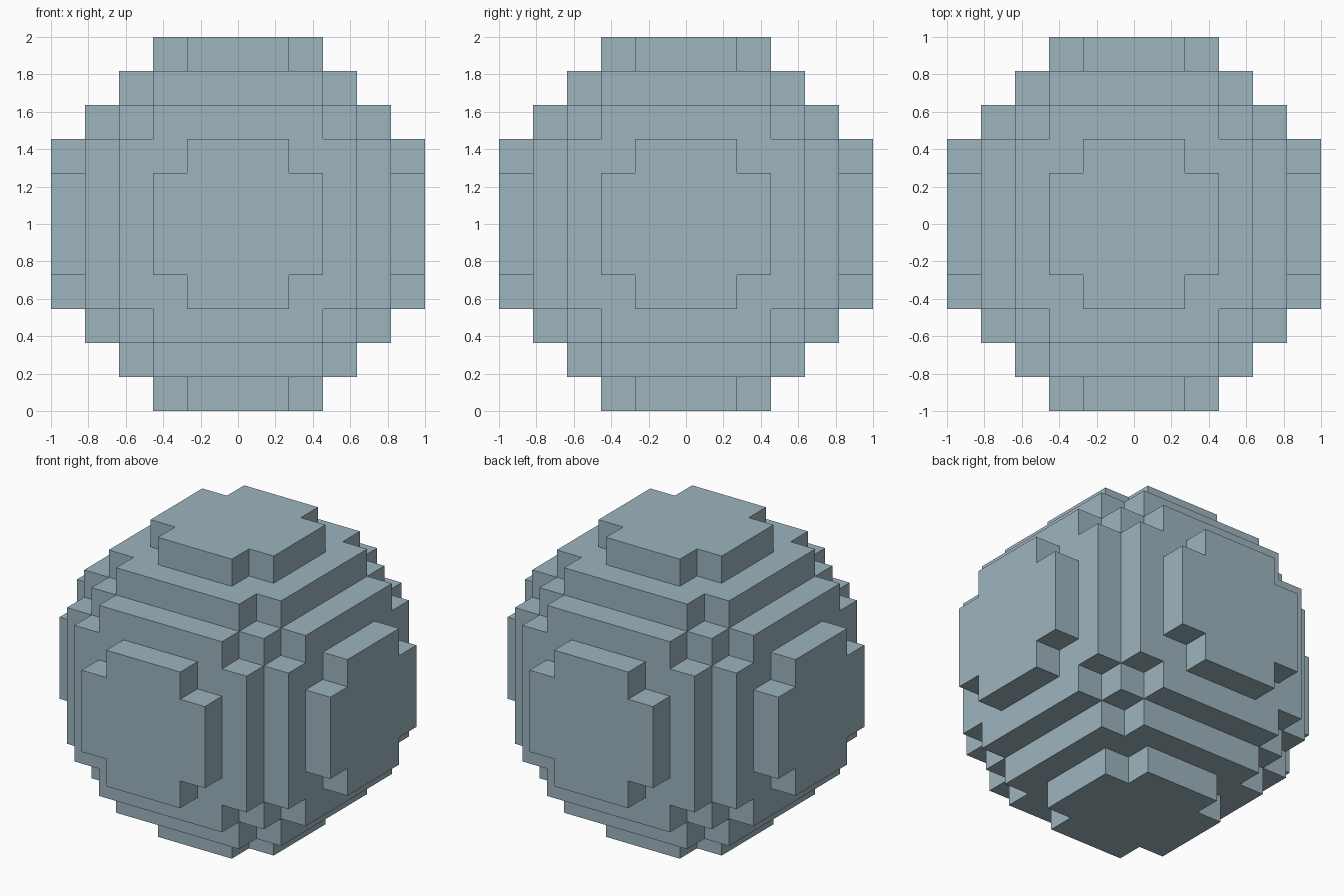
import bpy
import bmesh
import math
from itertools import product
from mathutils import Vector

cube = bpy.data.objects.get("Cube")
if cube:
    bpy.data.objects.remove(cube, do_unlink=True)

RADIUS = 5                  # blocks on each side of the middle block
SIZE = 2 / (2 * RADIUS + 1)  # edge length of one block
LIMIT = 30                  # squared block distance that is still solid


def solid(cell):
    return cell.length_squared < LIMIT + 0.5


# Pale blue-grey stone
stone = bpy.data.materials.new("pale_blue_grey")
stone.use_nodes = True
colour = (0.337, 0.462, 0.515, 1)
stone.diffuse_color = colour
stone.node_tree.nodes["Principled BSDF"].inputs["Base Color"].default_value = colour

# Stepped ball: keep only the block faces that touch open air
bm = bmesh.new()
steps = range(-RADIUS, RADIUS + 1)
for cell in map(Vector, product(steps, repeat=3)):
    if not solid(cell):
        continue
    for axis, sign in product(range(3), (-1, 1)):
        normal = Vector((0, 0, 0))
        normal[axis] = sign
        if solid(cell + normal):
            continue
        side = Vector((0, 0, 0))
        side[(axis + 1) % 3] = 1
        up = normal.cross(side)
        corners = [(-1, -1), (1, -1), (1, 1), (-1, 1)]
        bm.faces.new([bm.verts.new((cell + (normal + side * a + up * b) / 2) * SIZE)
                      for a, b in corners])

# Weld the faces and merge flat regions into single polygons
bmesh.ops.remove_doubles(bm, verts=bm.verts, dist=SIZE / 100)
bmesh.ops.dissolve_limit(bm, angle_limit=math.radians(1),
                         verts=bm.verts, edges=bm.edges)
mesh = bpy.data.meshes.new("stepped_ball")
bm.to_mesh(mesh)
bm.free()
mesh.materials.append(stone)

ball = bpy.data.objects.new("stepped_ball", mesh)
ball.location.z = 1
bpy.context.collection.objects.link(ball)
